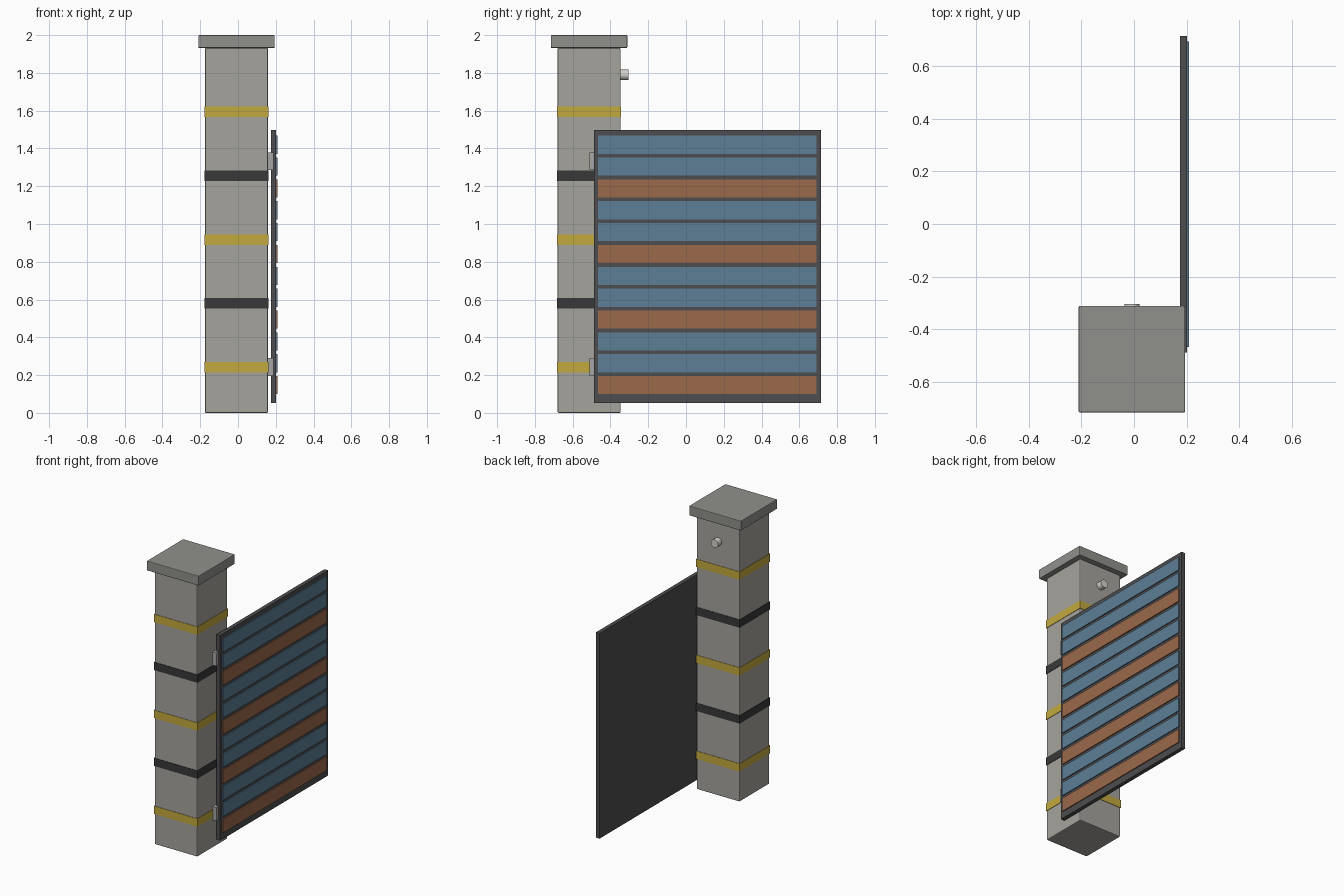
import bpy, math

if "Cube" in bpy.data.objects:
    bpy.data.objects.remove(bpy.data.objects["Cube"])


def material(name, rgb):
    m = bpy.data.materials.new(name)
    m.diffuse_color = (*rgb, 1)
    m.use_nodes = True
    m.node_tree.nodes["Principled BSDF"].inputs["Base Color"].default_value = m.diffuse_color
    return m


STONE = material("stone", (0.38, 0.37, 0.34))
CAP = material("cap_stone", (0.28, 0.28, 0.26))
YELLOW = material("yellow", (0.55, 0.40, 0.05))
DARK = material("dark", (0.04, 0.04, 0.04))
FRAME = material("frame", (0.075, 0.075, 0.08))
BLUE = material("blue", (0.11, 0.21, 0.30))
RUST = material("rust", (0.33, 0.14, 0.07))
METAL = material("metal", (0.38, 0.38, 0.38))
LIGHT = material("pale", (0.65, 0.64, 0.60))


def box(name, x, y, z, mat, bevel=0):
    """Box from (min, max) ranges on each axis."""
    bpy.ops.mesh.primitive_cube_add(size=1, location=[sum(r) / 2 for r in (x, y, z)])
    ob = bpy.context.object
    ob.name = name
    ob.scale = [r[1] - r[0] for r in (x, y, z)]
    bpy.ops.object.transform_apply(location=False, rotation=False, scale=True)
    ob.data.materials.append(mat)
    if bevel:
        mod = ob.modifiers.new("bevel", 'BEVEL')
        mod.width = bevel
        mod.segments = 2
    return ob


CX, CY = -0.008, -0.513


def square(name, half, z, mat, bevel=0):
    """Square block centred on the pillar axis."""
    return box(name, (CX - half, CX + half), (CY - half, CY + half), z, mat, bevel)


# Pillar and cap
square("pillar", 0.167, (0, 1.932), STONE, 0.006)
square("pillar_cap", 0.202, (1.932, 2.0), CAP, 0.004)

# Alternating bands around the pillar
for i in range(5):
    z = 0.242 + i * 0.3378
    square(f"band_{i + 1}", 0.170, (z - 0.028, z + 0.028), DARK if i % 2 else YELLOW)

# Round peg on the back of the pillar
bpy.ops.mesh.primitive_cylinder_add(vertices=24, radius=0.028, depth=0.06,
                                    location=(CX, -0.334, 1.79),
                                    rotation=(math.pi / 2, 0, 0))
peg = bpy.context.object
peg.name = "peg"
peg.data.materials.append(LIGHT)
bpy.ops.object.shade_smooth_by_angle()

# Gate panel with slats on the outer side
box("gate_panel", (0.174, 0.202), (-0.487, 0.714), (0.052, 1.498), FRAME)
for i in range(12):
    z = 0.147 + i * 0.1157
    box(f"slat_{i + 1}", (0.195, 0.209), (-0.467, 0.692), (z - 0.048, z + 0.048),
        BLUE if i % 3 else RUST)

# Hinges between pillar and gate
for i, z in enumerate((0.243, 1.332)):
    box(f"hinge_{i + 1}", (0.156, 0.189), (-0.51, -0.46), (z - 0.047, z + 0.047), METAL)
